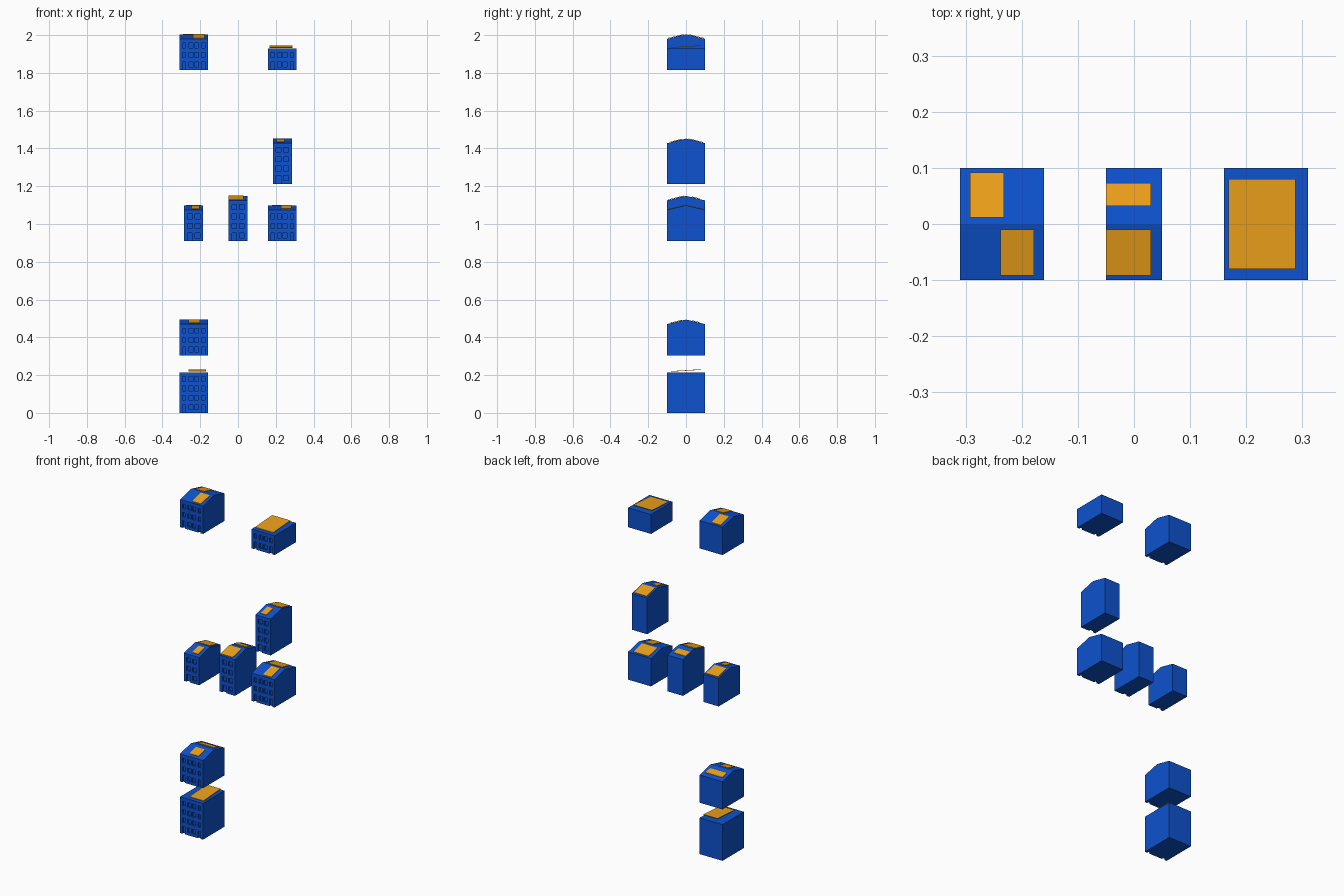
import bpy, bmesh
from mathutils import Vector, Matrix

if "Cube" in bpy.data.objects:
    bpy.data.objects.remove(bpy.data.objects["Cube"])

def material(name, rgb):
    m = bpy.data.materials.new(name)
    m.diffuse_color = (*rgb, 1)
    m.use_nodes = True
    m.node_tree.nodes["Principled BSDF"].inputs["Base Color"].default_value = m.diffuse_color
    return m

BLUE = material("blue_wall", (0.004, 0.085, 0.62))
ORANGE = material("orange_panel", (0.85, 0.36, 0.01))
DEPTH, FLOOR, RISE = 0.1, 0.05, 0.024

def finish(bm, name, mat=None):
    bmesh.ops.recalc_face_normals(bm, faces=bm.faces)
    me = bpy.data.meshes.new(name)
    bm.to_mesh(me)
    bm.free()
    ob = bpy.data.objects.new(name, me)
    bpy.context.collection.objects.link(ob)
    if mat:
        me.materials.append(mat)
    return ob

def box(bm, x0, x1, y0, y1, z0, z1):
    mat = Matrix.Translation(((x0+x1)/2, (y0+y1)/2, (z0+z1)/2)) @ Matrix.Diagonal((x1-x0, y1-y0, z1-z0, 1))
    bmesh.ops.create_cube(bm, size=1, matrix=mat)

def body(name, cx, w, z, floors, gable):
    # side profile swept along x
    eave = z + floors*FLOOR + 0.015
    prof = [(-DEPTH, z), (DEPTH, z), (DEPTH, eave)] + ([(0, eave+RISE)] if gable else []) + [(-DEPTH, eave)]
    bm = bmesh.new()
    f = bm.faces.new([bm.verts.new((cx-w/2, y, h)) for y, h in prof])
    r = bmesh.ops.extrude_face_region(bm, geom=[f])
    bmesh.ops.translate(bm, vec=(w, 0, 0), verts=[v for v in r["geom"] if isinstance(v, bmesh.types.BMVert)])
    ob = finish(bm, name, BLUE)
    # recessed windows, and doors on the ground floor
    cut = bmesh.new()
    cols = [(-.051, .018), (-.0145, .022), (.0145, .022), (.051, .018)] if w > .12 else [(-.02, .026), (.02, .026)]
    for i in range(floors):
        for j, (x, ww) in enumerate(cols):
            door = i == 0 and j in (0, 3 if w > .12 else 0)
            z0 = z - .01 if door else z + i*FLOOR + .017
            box(cut, cx+x-ww/2, cx+x+ww/2, -.12, -.09, z0, z + i*FLOOR + .043)
    cutter = finish(cut, name + "_window_cutter")
    cutter.hide_render = True
    mod = ob.modifiers.new("windows", 'BOOLEAN')
    mod.operation, mod.object, mod.solver = 'DIFFERENCE', cutter, 'EXACT'
    bpy.context.view_layer.objects.active = ob
    bpy.ops.object.modifier_apply(modifier=mod.name)
    bpy.data.objects.remove(cutter)
    return eave

def panel(name, x0, x1, y0, y1, za, zb, t=0.003):
    # thin slab tilted from height za at y0 to zb at y1
    bm = bmesh.new()
    box(bm, x0, x1, y0, y1, 0, t)
    for v in bm.verts:
        v.co.z += za + (zb-za)*(v.co.y-y0)/(y1-y0)
    finish(bm, name, ORANGE)

# name, centre x, width, base z, floors, gable, roof panels (x0, x1, y0, y1)
HOUSES = [
    ("upper_left", -.235, .15, 1.815, 3, True, [(-.238, -.178, -.092, -.01), (-.292, -.232, .012, .092)]),
    ("upper_right", .235, .15, 1.815, 2, False, [(.168, .288, -.08, .08)]),
    ("tower_right", .235, .10, 1.213, 4, True, [(.205, .245, -.082, -.02), (.195, .275, .012, .092)]),
    ("middle_left", -.235, .10, .91, 3, True, [(-.245, -.205, -.082, -.02), (-.275, -.195, .012, .092)]),
    ("middle_centre", 0, .10, .91, 4, True, [(-.05, .03, -.092, -.01), (-.05, .03, .032, .073)]),
    ("middle_right", .235, .15, .91, 3, True, [(.227, .283, -.092, -.01), (.18, .28, .012, .092)]),
    ("lower_left", -.235, .15, .305, 3, True, [(-.262, -.202, -.082, -.02), (-.29, -.18, .032, .073)]),
    ("ground_left", -.235, .15, 0, 4, False, [(-.263, -.17, -.08, .08)]),
]
for name, cx, w, z, n, gable, panels in HOUSES:
    eave = body(name + "_building", cx, w, z, n, gable)
    for i, (x0, x1, y0, y1) in enumerate(panels):
        if gable:
            h = lambda y: eave + RISE*(1 - abs(y)/DEPTH) + .001
            za, zb = h(y0), h(y1)
        else:
            za, zb = eave + .003, eave + .013
        panel(f"{name}_solar_panel_{i+1}", x0, x1, y0, y1, za, zb)
